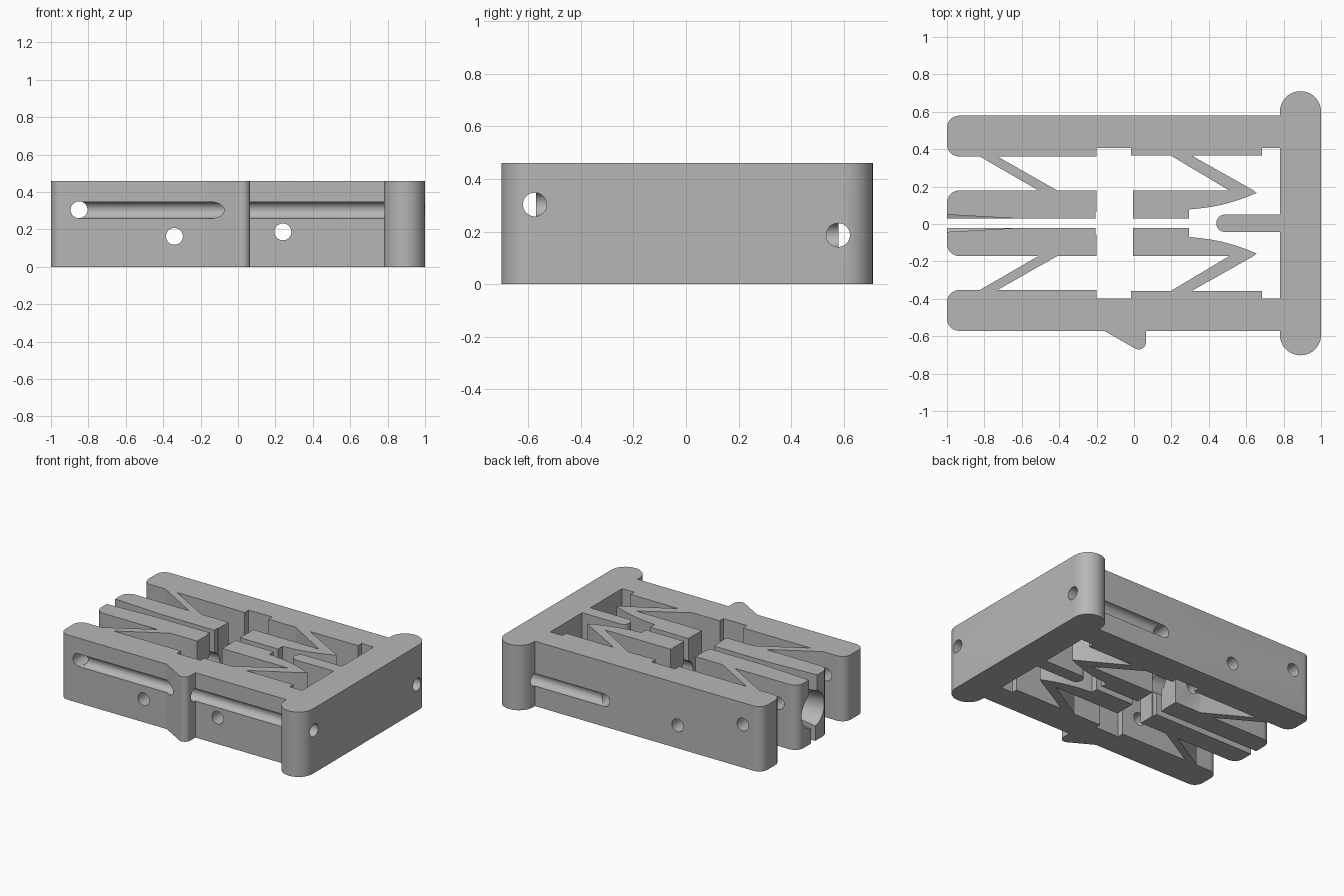
import bpy
import bmesh
import math
from mathutils import Vector, Matrix

if "Cube" in bpy.data.objects:
    bpy.data.objects.remove(bpy.data.objects["Cube"], do_unlink=True)

HEIGHT = 0.46
MID_Y = 0.004

grey = bpy.data.materials.new("plain grey")
grey.use_nodes = True
colour = (0.47, 0.47, 0.47, 1)
grey.diffuse_color = colour
grey.node_tree.nodes["Principled BSDF"].inputs["Base Color"].default_value = colour


def fillet(points, steps=10):
    """Replace each corner that carries a third value (radius) by an arc."""
    out = []
    for i, pt in enumerate(points):
        p = Vector((pt[0], pt[1], 0))
        if len(pt) < 3:
            out.append(p)
            continue
        a = (Vector((*points[i - 1][:2], 0)) - p).normalized()
        b = (Vector((*points[(i + 1) % len(points)][:2], 0)) - p).normalized()
        half, r = a.angle(b) / 2, pt[2]
        centre = p + (a + b).normalized() * r / math.sin(half)
        start = (p + a * r / math.tan(half) - centre).normalized()
        end = (p + b * r / math.tan(half) - centre).normalized()
        out += [centre + start.slerp(end, k / steps) * r for k in range(steps + 1)]
    return out


def link(name, bm):
    bmesh.ops.remove_doubles(bm, verts=bm.verts, dist=1e-5)
    bmesh.ops.recalc_face_normals(bm, faces=bm.faces)
    mesh = bpy.data.meshes.new(name)
    bm.to_mesh(mesh)
    bm.free()
    mesh.materials.append(grey)
    ob = bpy.data.objects.new(name, mesh)
    bpy.context.collection.objects.link(ob)
    return ob


def slab(name, points, side=1, low=0.0, high=HEIGHT):
    """Extrude an outline upwards; side -1 mirrors it to the front."""
    bm = bmesh.new()
    face = bm.faces.new([bm.verts.new((p.x, MID_Y + side * p.y, low)) for p in fillet(points)])
    top = bmesh.ops.extrude_face_region(bm, geom=[face])["geom"]
    bmesh.ops.translate(bm, vec=(0, 0, high - low),
                        verts=[v for v in top if isinstance(v, bmesh.types.BMVert)])
    return link(name, bm)


def drill(start, end, r1, r2=None):
    """Round cutter between two points."""
    start, end = Vector(start), Vector(end)
    axis = end - start
    bm = bmesh.new()
    bmesh.ops.create_cone(bm, cap_ends=True, segments=40, radius1=r1, radius2=r2 or r1,
                          depth=axis.length,
                          matrix=Matrix.Translation((start + end) / 2)
                          @ axis.to_track_quat('Z', 'Y').to_matrix().to_4x4())
    ob = link("cutter", bm)
    ob.hide_render = True
    return ob


def cut(ob, cutters):
    bpy.context.view_layer.objects.active = ob
    for c in cutters:
        mod = ob.modifiers.new("cut", 'BOOLEAN')
        mod.operation, mod.solver, mod.object = 'DIFFERENCE', 'EXACT', c
        bpy.ops.object.modifier_apply(modifier=mod.name)


# Cross holes and lengthwise grooves
cross = [drill((x, -0.9, z), (x, 0.9, z), 0.045)
         for x, z in ((-0.85, 0.305), (-0.34, 0.163), (0.24, 0.187))]
grooves = [drill((-0.85, -0.575, 0.303), (1.1, -0.575, 0.303), 0.045),
           drill((0.24, 0.578, 0.187), (1.1, 0.578, 0.187), 0.045)]
# Central bore with a flared mouth, and a widening slot above it
bore = [drill((-0.9, MID_Y, 0.23), (0.35, MID_Y, 0.23), 0.075),
        drill((-1.02, MID_Y, 0.23), (-0.62, MID_Y, 0.23), 0.13, 0.075)]
wedge = slab("cutter", [(-1.05, -0.049), (-0.62, -0.025), (-0.62, 0.025), (-1.05, 0.049)],
             low=0.28, high=0.5)
wedge.hide_render = True
bore.append(wedge)

parts = []

# End bar and centre tongue
bar = slab("end_bar", [(0.78, -0.706, 0.1095), (1, -0.706, 0.1095),
                       (1, 0.706, 0.1095), (0.78, 0.706, 0.1095)])
cut(bar, grooves)
tongue = slab("centre_tongue", [(0.44, -0.046, 0.0455), (0.78, -0.046),
                                (0.78, 0.046), (0.44, 0.046, 0.0455)])
parts += [bar, tongue]

for side, label in ((1, "back"), (-1, "front")):
    # Outer rail with two shallow recesses on its inner face
    rail = slab(label + "_rail", [
        (0.78, 0.575), (-1, 0.575, 0.065), (-1, 0.357, 0.065), (-0.2, 0.357), (-0.2, 0.402),
        (-0.015, 0.402), (-0.015, 0.361), (0.685, 0.361), (0.685, 0.402), (0.78, 0.402)], side)
    cut(rail, cross + grooves)

    # Clamp jaw at the open end, with its slanted flexure
    clamp = slab(label + "_clamp_jaw", [
        (-1, 0.025), (-0.205, 0.025), (-0.205, 0.06), (-0.2, 0.06), (-0.2, 0.175),
        (-0.41, 0.175), (-0.73, 0.357), (-0.825, 0.357), (-0.51, 0.175),
        (-1, 0.175, 0.065)], side)
    cut(clamp, cross + bore)

    # Inner jaw with a curved pointed tail and its flexure
    inner = slab(label + "_inner_jaw", [
        (-0.005, 0.025), (0.295, 0.025), (0.295, 0.074), (0.35, 0.079), (0.41, 0.087),
        (0.47, 0.099), (0.53, 0.115), (0.59, 0.135), (0.655, 0.162), (0.635, 0.178),
        (0.31, 0.361), (0.198, 0.361), (0.51, 0.175), (-0.005, 0.175)], side)
    cut(inner, cross + bore)
    parts += [rail, clamp, inner]

# Ramp-shaped catch on the front rail
catch = slab("side_catch", [(-0.16, 0.575), (0.065, 0.703, 0.04), (0.065, 0.575)], -1)
cut(catch, grooves)
parts.append(catch)

for c in cross + grooves + bore:
    bpy.data.objects.remove(c, do_unlink=True)

bpy.ops.object.select_all(action='DESELECT')
for p in parts:
    p.select_set(True)
bpy.context.view_layer.objects.active = parts[0]
bpy.ops.object.shade_smooth_by_angle(angle=math.radians(30))
